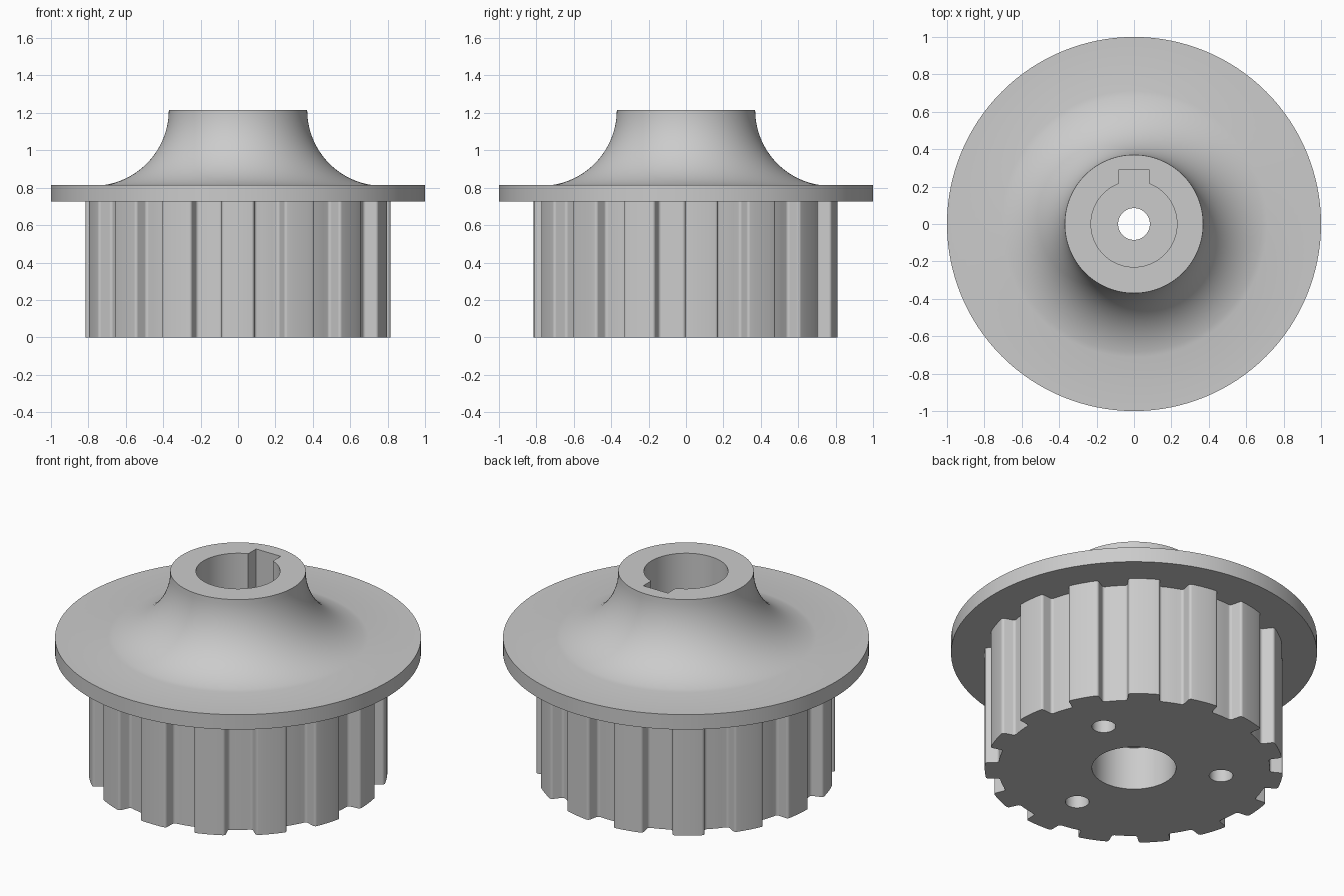
import bpy, bmesh, math

if "Cube" in bpy.data.objects:
    bpy.data.objects.remove(bpy.data.objects["Cube"])

TEETH, PITCH = 15, math.radians(24)
TIP_R, ROOT_R = 0.816, 0.742


def make_object(name, bm):
    bmesh.ops.recalc_face_normals(bm, faces=bm.faces[:])
    mesh = bpy.data.meshes.new(name)
    bm.to_mesh(mesh)
    bm.free()
    obj = bpy.data.objects.new(name, mesh)
    bpy.context.collection.objects.link(obj)
    return obj


def prism(name, outline, z0, z1):
    """Extrude a closed xy outline between two heights."""
    bm = bmesh.new()
    face = bm.faces.new([bm.verts.new((x, y, z0)) for x, y in outline])
    top = bmesh.ops.extrude_face_region(bm, geom=[face])["geom"]
    bmesh.ops.translate(bm, vec=(0, 0, z1 - z0),
                        verts=[v for v in top if isinstance(v, bmesh.types.BMVert)])
    return make_object(name, bm)


def circle(r, n, cx=0, cy=0):
    return [(cx + r * math.cos(2 * math.pi * i / n), cy + r * math.sin(2 * math.pi * i / n))
            for i in range(n)]


def revolve(name, profile, n):
    """Spin an (r, z) profile that starts and ends on the axis."""
    bm = bmesh.new()
    rings = [[bm.verts.new((r * c, r * s, z)) for c, s in circle(1, n)] for r, z in profile]
    for a, b in zip(rings, rings[1:]):
        for i in range(n):
            j = (i + 1) % n
            bm.faces.new((a[i], a[j], b[j], b[i]))
    bm.faces.new(rings[0])
    bm.faces.new(rings[-1])
    return make_object(name, bm)


def polar(r, a):
    return (r * math.cos(a), r * math.sin(a))


# Flange with a flared hub on top
R, HUB_R, TOP, FLANGE_TOP = 0.405, 0.37, 1.215, 0.815
end = math.asin((TOP - FLANGE_TOP) / R)
flare = [(HUB_R + R - R * math.cos(end * i / 20), TOP - R * math.sin(end * i / 20))
         for i in range(20, -1, -1)]
body = revolve("pulley_body", [(1, 0.725), (1, FLANGE_TOP)] + flare, 128)

# Toothed drum outline: arced tips and roots, slanted flanks
outline = []
for t in range(TEETH):
    mid = -math.pi / 2 + t * PITCH
    for deg in (-6.1, -3, 0, 3, 6.1):
        outline.append(polar(TIP_R, mid + math.radians(deg)))
    for deg in (6.8, 10, 12, 14, 17.2):
        outline.append(polar(ROOT_R, mid + math.radians(deg)))
drum = prism("drum", outline, 0, 0.77)

# Round the long corners of the teeth
bm = bmesh.new()
bm.from_mesh(drum.data)
corners = [e for e in bm.edges
           if abs(e.verts[0].co.z - e.verts[1].co.z) > 0.5 and e.calc_face_angle(0) > 0.5]
bmesh.ops.bevel(bm, geom=corners, offset=0.014, segments=8, profile=0.5, affect='EDGES')
bm.to_mesh(drum.data)
bm.free()

# Cutters: bores either side of a web, centre hole, keyway, blind holes
WEB_LOW, WEB_HIGH = 0.26, 0.39
cutters = [
    prism("lower_bore_cutter", circle(0.23, 80), -0.1, WEB_LOW),
    prism("upper_bore_cutter", circle(0.23, 80), WEB_HIGH, 1.4),
    prism("centre_hole_cutter", circle(0.085, 48), 0.2, 0.5),
    prism("keyway_cutter", [(-0.082, 0), (0.082, 0), (0.082, 0.29), (-0.082, 0.29)],
          WEB_HIGH, 1.4),
]
for deg in (30, 150, 270):
    x, y = polar(0.483, math.radians(deg))
    cutters.append(prism("blind_hole_cutter", circle(0.065, 40, x, y), -0.1, 0.3))

# Fuse the drum, then cut the holes
bpy.context.view_layer.objects.active = body
body.select_set(True)
for tool, op in [(drum, 'UNION')] + [(c, 'DIFFERENCE') for c in cutters]:
    mod = body.modifiers.new("cut", 'BOOLEAN')
    mod.operation, mod.solver, mod.object = op, 'EXACT', tool
    bpy.ops.object.modifier_apply(modifier=mod.name)
    bpy.data.objects.remove(tool, do_unlink=True)

# One grey metal, smooth curved surfaces with sharp edges
metal = bpy.data.materials.new("grey_metal")
metal.diffuse_color = (0.6, 0.6, 0.6, 1)
metal.use_nodes = True
metal.node_tree.nodes["Principled BSDF"].inputs["Base Color"].default_value = metal.diffuse_color
body.data.materials.clear()
body.data.materials.append(metal)
bpy.ops.object.shade_smooth_by_angle(angle=math.radians(12))
